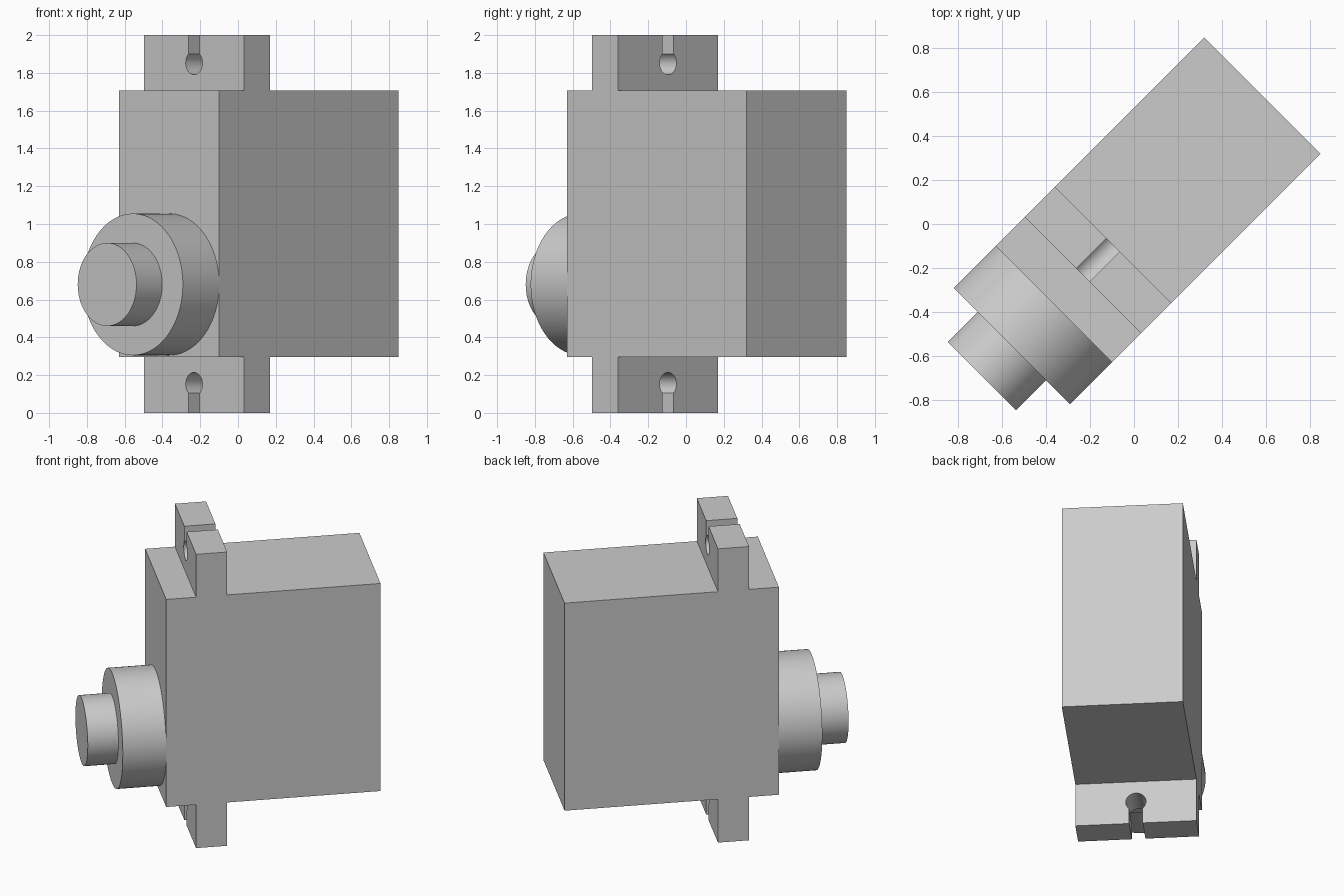
import bpy, bmesh
from math import pi, radians, asin, sin, cos
from mathutils import Matrix

if "Cube" in bpy.data.objects:
    bpy.data.objects.remove(bpy.data.objects["Cube"])

grey = bpy.data.materials.new("plain_grey")
grey.use_nodes = True
grey.diffuse_color = (0.6, 0.6, 0.6, 1)
grey.node_tree.nodes["Principled BSDF"].inputs["Base Color"].default_value = (0.6, 0.6, 0.6, 1)

# The whole servo is turned about the vertical axis
TURN = Matrix.Rotation(radians(-45), 4, 'Z')
HALF_W = 0.375
BODY_LOW, BODY_HIGH = 0.295, 1.708
BODY_FRONT, BODY_BACK = -0.516, 0.827


def finish(name, bm):
    bmesh.ops.recalc_face_normals(bm, faces=bm.faces)
    mesh = bpy.data.meshes.new(name)
    bm.to_mesh(mesh)
    bm.free()
    mesh.transform(TURN)
    mesh.materials.append(grey)
    obj = bpy.data.objects.new(name, mesh)
    bpy.context.collection.objects.link(obj)
    bpy.ops.object.select_all(action='DESELECT')
    obj.select_set(True)
    bpy.context.view_layer.objects.active = obj
    bpy.ops.object.shade_smooth_by_angle(angle=radians(30))


def extrude_profile(name, points, front, back):
    """Extrude an (x, z) outline from front to back."""
    bm = bmesh.new()
    face = bm.faces.new([bm.verts.new((x, front, z)) for x, z in points])
    ext = bmesh.ops.extrude_face_region(bm, geom=[face])
    moved = [v for v in ext["geom"] if isinstance(v, bmesh.types.BMVert)]
    bmesh.ops.translate(bm, verts=moved, vec=(0, back - front, 0))
    finish(name, bm)


def disc(radius, z, sides=96):
    return [(radius * cos(2 * pi * i / sides), z + radius * sin(2 * pi * i / sides))
            for i in range(sides)]


def keyhole_tab(inner, outer, hole_z, radius=0.0625, slot=0.042, steps=40):
    """Rectangle with a round screw hole that opens outward through a slot."""
    side = 1 if outer > inner else -1
    gap = asin(slot / radius)
    arc = []
    for i in range(steps + 1):
        a = gap + (2 * pi - 2 * gap) * i / steps
        arc.append((radius * sin(a), hole_z + side * radius * cos(a)))
    return ([(-HALF_W, outer), (-HALF_W, inner), (HALF_W, inner), (HALF_W, outer),
             (slot, outer)] + arc + [(-slot, outer)])


# Case
extrude_profile("case", [(-HALF_W, BODY_LOW), (HALF_W, BODY_LOW),
                         (HALF_W, BODY_HIGH), (-HALF_W, BODY_HIGH)],
                BODY_FRONT, BODY_BACK)

# Mounting tabs
for name, inner, outer, hole_z in (("upper_mounting_tab", BODY_HIGH, 2.0, 1.853),
                                   ("lower_mounting_tab", BODY_LOW, 0.0, 0.152)):
    extrude_profile(name, keyhole_tab(inner, outer, hole_z), -0.329, -0.134)

# Gear housing and output shaft
extrude_profile("gear_housing", disc(HALF_W, 0.68), -0.788, BODY_FRONT)
extrude_profile("output_shaft", disc(0.22, 0.68), -0.98, -0.788)
